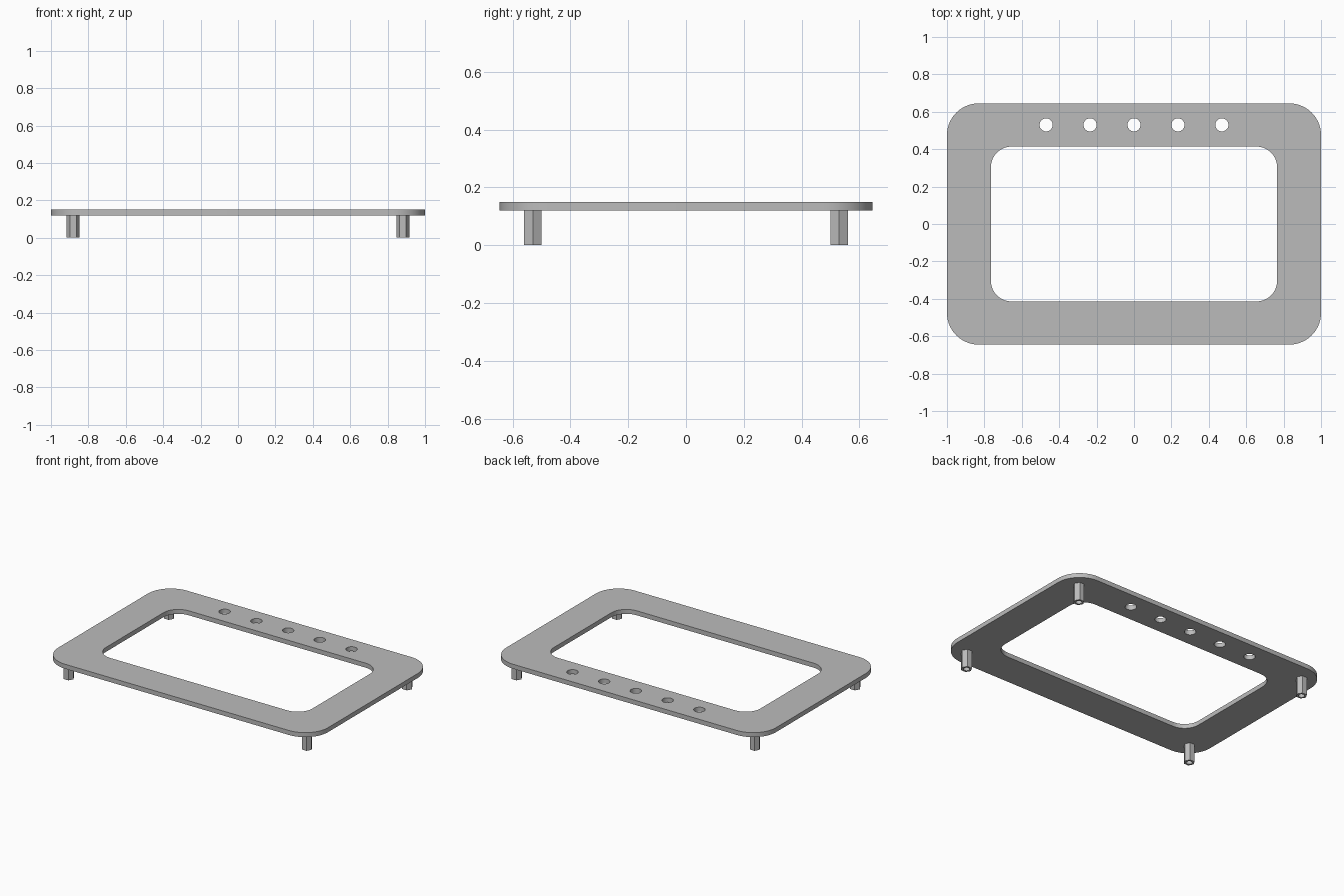
import bpy
import bmesh
from math import pi, cos, sin

if "Cube" in bpy.data.objects:
    bpy.data.objects.remove(bpy.data.objects["Cube"])

PLATE_BOTTOM, PLATE_TOP = 0.12, 0.15

metal = bpy.data.materials.new("grey metal")
metal.diffuse_color = (0.5, 0.5, 0.5, 1)
metal.use_nodes = True
metal.node_tree.nodes["Principled BSDF"].inputs["Base Color"].default_value = metal.diffuse_color


def rounded_rect(hx, hy, r, seg=14):
    pts = []
    for q, (sx, sy) in enumerate([(1, 1), (-1, 1), (-1, -1), (1, -1)]):
        for i in range(seg + 1):
            a = (q + i / seg) * pi / 2
            pts.append((sx * (hx - r) + r * cos(a), sy * (hy - r) + r * sin(a)))
    return pts


def ring(cx, cy, r, n):
    return [(cx + r * cos(2 * pi * i / n), cy + r * sin(2 * pi * i / n)) for i in range(n)]


def extruded(name, outlines, z0, z1):
    """Solid from an outer outline with inner outlines cut out of it."""
    curve = bpy.data.curves.new(name, 'CURVE')
    curve.dimensions = '2D'
    curve.fill_mode = 'BOTH'
    curve.extrude = (z1 - z0) / 2
    for pts in outlines:
        spline = curve.splines.new('POLY')
        spline.points.add(len(pts) - 1)
        for p, (x, y) in zip(spline.points, pts):
            p.co = (x, y, 0, 1)
        spline.use_cyclic_u = True
    obj = bpy.data.objects.new(name, curve)
    bpy.context.collection.objects.link(obj)
    obj.location.z = (z0 + z1) / 2
    bpy.ops.object.select_all(action='DESELECT')
    obj.select_set(True)
    bpy.context.view_layer.objects.active = obj
    bpy.ops.object.convert(target='MESH')
    obj = bpy.context.object
    # Weld the caps to the walls
    bm = bmesh.new()
    bm.from_mesh(obj.data)
    bmesh.ops.remove_doubles(bm, verts=bm.verts, dist=1e-5)
    bmesh.ops.recalc_face_normals(bm, faces=bm.faces)
    bm.to_mesh(obj.data)
    bm.free()
    obj.data.materials.clear()
    obj.data.materials.append(metal)
    bpy.ops.object.shade_smooth_by_angle()
    return obj


# Frame plate with its window and a row of five button holes
holes = [ring(0.235 * i, 0.53, 0.035, 32) for i in range(-2, 3)]
extruded("frame_plate",
         [rounded_rect(1.0, 0.645, 0.17), rounded_rect(0.765, 0.414, 0.11)] + holes,
         PLATE_BOTTOM, PLATE_TOP)

# Hollow hexagonal standoffs at the corners
for side, sx in (("left", -1), ("right", 1)):
    for end, sy in (("front", -1), ("back", 1)):
        x, y = 0.882 * sx, 0.53 * sy
        extruded(f"standoff_{end}_{side}",
                 [ring(x, y, 0.0345, 6), ring(x, y, 0.019, 20)],
                 0, PLATE_BOTTOM)
